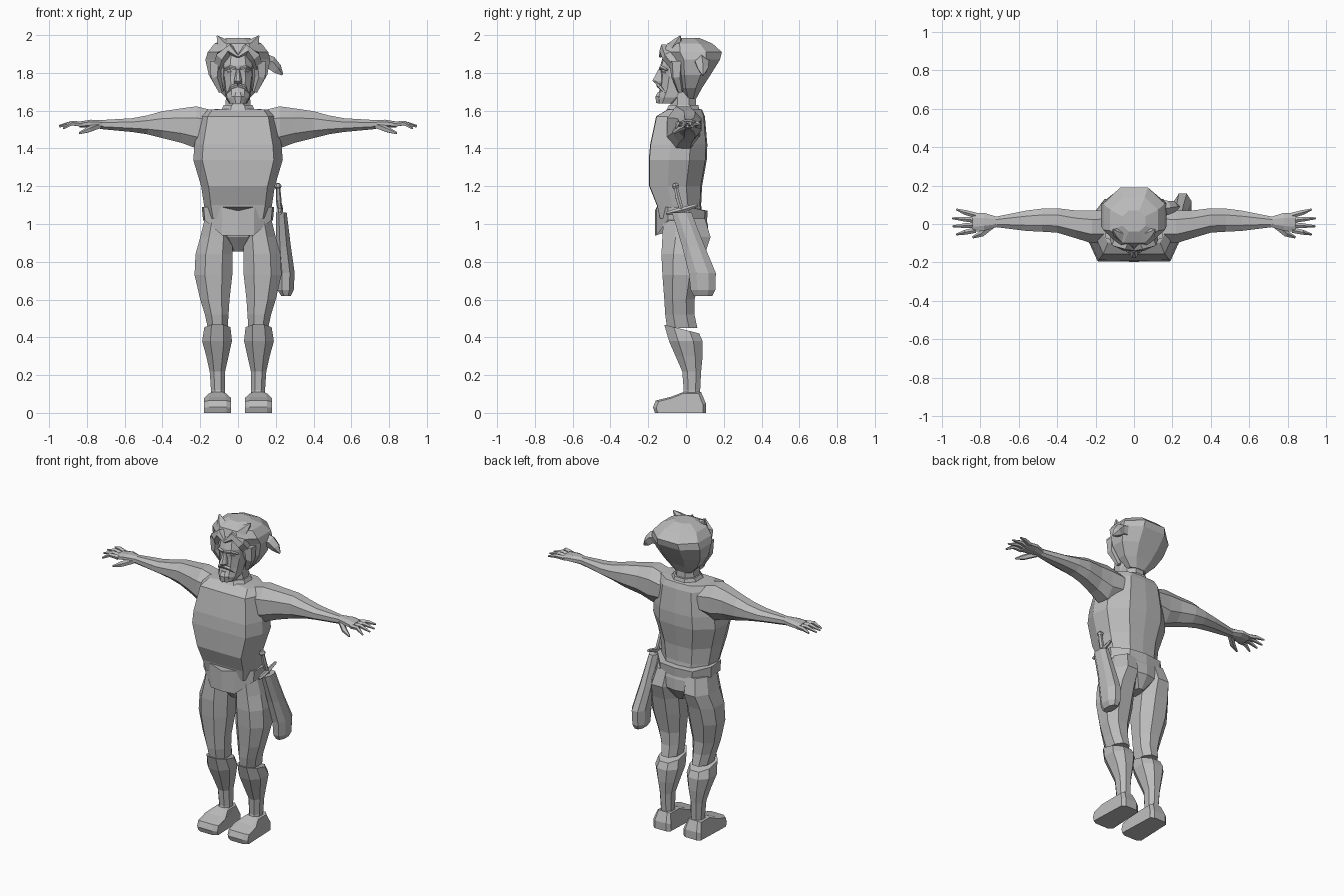
import bpy, bmesh, math
from mathutils import Vector

grey = bpy.data.materials.new("plain grey")
grey.diffuse_color = (0.5, 0.5, 0.5, 1)


def finish(name, rings, mirror=False):
    """Skin a list of point rings into a closed flat-shaded mesh."""
    bm = bmesh.new()
    vs = [[bm.verts.new(p) for p in r] for r in rings]
    n = len(vs[0])
    for a, b in zip(vs, vs[1:]):
        for i in range(n):
            j = (i + 1) % n
            bm.faces.new((a[i], a[j], b[j], b[i]))
    bm.faces.new(vs[0][::-1])
    bm.faces.new(vs[-1])
    bmesh.ops.recalc_face_normals(bm, faces=bm.faces)
    me = bpy.data.meshes.new(name)
    bm.to_mesh(me)
    bm.free()
    me.materials.append(grey)
    ob = bpy.data.objects.new(name, me)
    bpy.context.collection.objects.link(ob)
    if mirror:
        m = ob.modifiers.new("mirror", 'MIRROR')
        m.use_mirror_merge = False
    return ob


OCT = [(.45, -1), (1, -.45), (1, .45), (.45, 1), (-.45, 1), (-1, .45), (-1, -.45), (-.45, -1)]


def sym(half):
    """Mirror a half outline that starts and ends on the centre line."""
    return half + [(-x, y) for x, y in half[-2:0:-1]]


CHEST = sym([(0, -1), (.8, -.98), (1, -.3), (.93, .4), (.5, .95), (0, 1)])
BELLY = sym([(0, -1), (.45, -.93), (.95, -.5), (1, .3), (.6, .9), (0, 1)])
FACE = sym([(0, -1), (.5, -.92), (.9, -.5), (1, .3), (.6, 1), (0, 1)])


def loft(name, rows, outline=OCT, axis='z', mirror=False):
    """Rows are (position, a min, a max, b min, b max); a, b are x, y or y, z."""
    rings = []
    for t, a0, a1, b0, b1 in rows:
        ring = []
        for u, v in outline:
            a = (a0 + a1) / 2 + u * (a1 - a0) / 2
            b = (b0 + b1) / 2 + v * (b1 - b0) / 2
            ring.append((a, b, t) if axis == 'z' else (t, a, b))
        rings.append(ring)
    return finish(name, rings, mirror)


def tube(name, pts, sides=5, mirror=False):
    """Tapered tube through (x, y, z, radius) points."""
    P = [Vector(p[:3]) for p in pts]
    rings = []
    for i, p in enumerate(P):
        d = (P[min(i + 1, len(P) - 1)] - P[max(i - 1, 0)]).normalized()
        s = d.cross(Vector((0, 1, 0)) if abs(d.y) < .8 else Vector((0, 0, 1))).normalized()
        w = d.cross(s)
        rings.append([p + pts[i][3] * (s * math.cos(k * math.tau / sides) + w * math.sin(k * math.tau / sides))
                      for k in range(sides)])
    return finish(name, rings, mirror)


# torso and neck
loft("torso", [(1.03, -.165, .165, -.14, .09), (1.1, -.18, .18, -.155, .08),
               (1.2, -.195, .195, -.195, .085), (1.34, -.237, .237, -.197, .11),
               (1.42, -.23, .23, -.19, .113), (1.57, -.2, .2, -.158, .1),
               (1.605, -.17, .17, -.1, .085), (1.61, -.08, .08, -.09, .07)], CHEST)
loft("collar", [(1.57, -.12, .12, -.125, .085), (1.61, -.085, .085, -.1, .07), (1.63, -.075, .075, -.09, .065)])
loft("neck", [(1.58, -.07, .07, -.085, .055), (1.7, -.062, .062, -.08, .05)])

# hips with a belt that dips at the front
loft("pelvis", [(.855, -.03, .03, -.05, .07), (.93, -.11, .11, -.115, .12),
                (1.0, -.175, .175, -.13, .115), (1.05, -.18, .18, -.145, .1)], BELLY)
belt = loft("belt", [(1.02, -.185, .185, -.165, .11), (1.09, -.192, .192, -.165, .115)], BELLY)
for v in belt.data.vertices:
    if v.co.y < -.14 and v.co.z < 1.05:
        v.co.z -= .08
    elif v.co.y < -.14 and abs(v.co.x) < .05:
        v.co.z -= .02
    elif v.co.y > .05:
        v.co.z -= .02

# legs
loft("leg", [(.45, .055, .16, -.1, .06), (.52, .05, .175, -.11, .045), (.6, .045, .2, -.115, .045),
             (.73, .03, .23, -.125, .075), (.84, .028, .225, -.13, .1),
             (.93, .03, .2, -.125, .13), (1.03, .03, .175, -.12, .1)], mirror=True)
boot = loft("boot", [(.06, .07, .145, -.03, .075), (.12, .07, .143, -.012, .075), (.22, .068, .15, -.02, .08),
                     (.3, .05, .168, -.055, .088), (.38, .032, .19, -.09, .088),
                     (.45, .04, .178, -.115, .07)], mirror=True)
for v in boot.data.vertices:
    if v.co.z > .44:
        v.co.z -= v.co.y * .25 + .012
# foot: side outline swept across the shoe width
SHOE = [(.105, 0), (.105, .05), (.08, .11), (-.015, .11), (-.08, .085), (-.16, .065), (-.175, .03), (-.165, 0)]


def shoe_ring(t, inset):
    ring = []
    for y, z in SHOE:
        flare = 1 + .15 * (y < -.05) - .25 * (z > .1)
        ring.append((.108 + t * flare, y * (1 - inset) - .03 * inset, z * (1 - inset * .6)))
    return ring


finish("foot", [shoe_ring(-.062, .12), shoe_ring(-.04, 0), shoe_ring(.04, 0), shoe_ring(.062, .12)], True)

# arms and hands
loft("arm", [(.13, -.1, .075, 1.42, 1.6), (.22, -.1, .07, 1.4, 1.623), (.3, -.075, .07, 1.43, 1.612),
             (.4, -.045, .082, 1.455, 1.597), (.48, -.04, .08, 1.475, 1.575), (.56, -.036, .07, 1.487, 1.56),
             (.73, -.015, .036, 1.503, 1.55)], axis='x', mirror=True)
loft("palm", [(.71, -.015, .036, 1.505, 1.55), (.78, -.035, .058, 1.51, 1.552),
              (.84, -.042, .058, 1.51, 1.542)], axis='x', mirror=True)
for y0, y1, tip, z1 in ((.045, .076, .925, 1.525), (.02, .03, .947, 1.52), (-.005, -.012, .945, 1.515), (-.032, -.055, .925, 1.505)):
    tube("finger", [(.825, y0, 1.527, .015), (.88, (y0 + y1) / 2, 1.533, .013), (tip, y1, z1, .005)], mirror=True)
tube("thumb", [(.735, -.005, 1.52, .018), (.79, -.05, 1.5, .017), (.84, -.07, 1.48, .006)], mirror=True)

# face with brow, eyes, nose, moustache and beard
loft("face", [(1.637, -.045, .045, -.152, -.05), (1.67, -.065, .065, -.152, .0), (1.72, -.072, .072, -.137, .02),
              (1.78, -.08, .08, -.132, .04), (1.84, -.083, .083, -.136, .05), (1.91, -.07, .07, -.115, .05)], FACE)
loft("nose", [(1.745, -.02, .02, -.165, -.11), (1.758, -.022, .022, -.178, -.11), (1.82, -.008, .008, -.145, -.11)])
tube("brow", [(.012, -.136, 1.822, .008), (.04, -.132, 1.83, .01), (.072, -.1, 1.815, .007)], mirror=True)
tube("eye", [(.018, -.122, 1.803, .006), (.036, -.12, 1.805, .011), (.056, -.108, 1.802, .005)], mirror=True)
tube("moustache", [(0, -.147, 1.735, .012), (.035, -.136, 1.725, .011), (.055, -.11, 1.695, .005)], mirror=True)
loft("beard", [(1.64, -.03, .03, -.158, -.1), (1.675, -.036, .036, -.162, -.1), (1.7, -.025, .025, -.148, -.1)])
tube("ear", [(.075, -.02, 1.75, .012), (.092, -.015, 1.79, .02), (.095, -.005, 1.82, .008)], mirror=True)

# hair: swept-back mass, fringe, top spikes and a side lock
loft("hair", [(1.665, -.06, .06, -.005, .055), (1.72, -.115, .115, -.035, .085), (1.79, -.155, .155, -.06, .13),
              (1.87, -.173, .17, -.085, .18), (1.91, -.16, .16, -.115, .19),
              (1.955, -.125, .125, -.1, .14), (1.985, -.06, .06, -.04, .07)])
tube("fringe", [(.11, -.04, 1.82, .03), (.085, -.095, 1.89, .035), (.04, -.115, 1.925, .03), (0, -.137, 1.885, .006)],
     mirror=True)
tube("side_hair", [(.09, -.03, 1.7, .015), (.12, -.05, 1.78, .03), (.115, -.05, 1.86, .04)], mirror=True)
tube("spike", [(.06, -.06, 1.93, .045), (.09, -.045, 1.965, .025), (.11, -.03, 1.995, .004)], mirror=True)
tube("side_lock", [(.12, .08, 1.86, .05), (.175, .085, 1.85, .038), (.205, .09, 1.82, .03), (.235, .09, 1.79, .006)])

# sword in its scabbard at the left hip
loft("scabbard", [(.62, .228, .28, .04, .14), (.65, .21, .295, .025, .155), (.74, .208, .3, .015, .158),
                  (.88, .2, .28, -.02, .1), (.98, .2, .268, -.05, .06), (1.06, .2, .258, -.075, .03)])
tube("hilt", [(.225, -.015, 1.05, .012), (.215, -.04, 1.13, .015), (.212, -.053, 1.19, .012)], 6)
tube("pommel", [(.212, -.05, 1.185, .012), (.211, -.055, 1.2, .021), (.21, -.058, 1.215, .01)], 6)
tube("guard", [(.222, -.105, 1.055, .009), (.224, -.06, 1.065, .014), (.224, .0, 1.08, .014), (.226, .06, 1.1, .009)])
